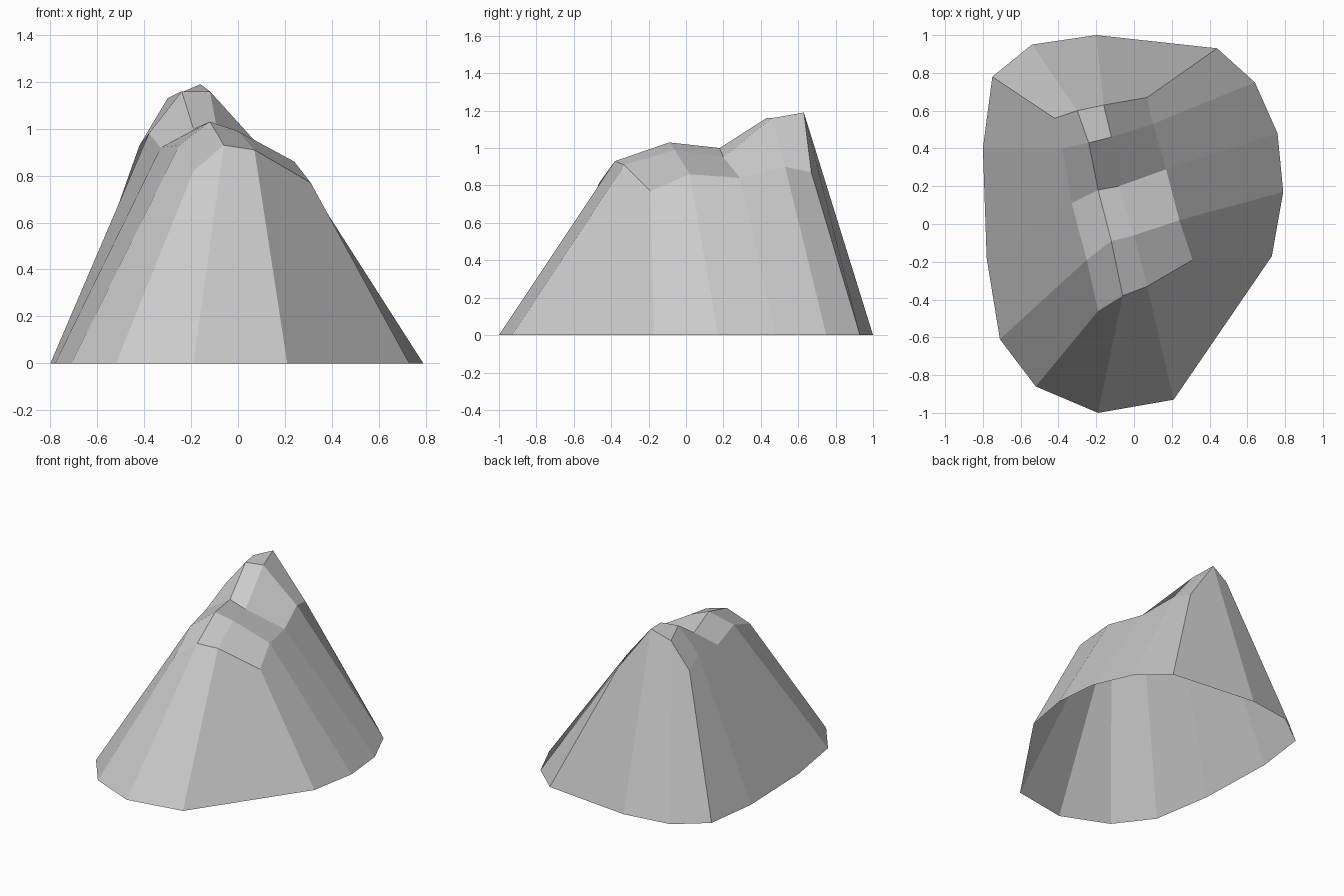
import bpy
import bmesh

# Remove the default cube only
default_cube = bpy.data.objects.get("Cube")
if default_cube:
    bpy.data.objects.remove(default_cube, do_unlink=True)


def make_material(name, colour):
    material = bpy.data.materials.new(name)
    material.use_nodes = True
    material.diffuse_color = colour
    shader = material.node_tree.nodes["Principled BSDF"]
    shader.inputs["Base Color"].default_value = colour
    return material


def perimeter(grid):
    """Walk the outer edge of a grid counter-clockwise, from the back left corner."""
    left_side = [row[0] for row in grid]
    front_side = grid[-1][1:]
    right_side = [row[-1] for row in reversed(grid[:-1])]
    back_side = grid[0][-2:0:-1]
    return left_side + front_side + right_side + back_side


# Crest: cross-sections from the back peak to the front shoulder
crest_sections = [
    [(-.42, .56, .93), (-.30, .60, 1.13), (-.16, .63, 1.19), (.07, .67, .87)],
    [(-.38, .40, .98), (-.24, .43, 1.16), (-.12, .46, 1.16), (.10, .53, .90)],
    [(-.33, .11, .92), (-.19, .18, 1.0), (-.08, .20, .95), (.17, .29, .84)],
    [(-.25, -.19, .93), (-.12, -.09, 1.03), (0, -.06, .99), (.24, .02, .86)],
    [(-.19, -.46, .82), (-.06, -.38, .93), (.07, -.33, .91), (.31, -.19, .77)],
]

# Foot: outline on the ground, one point below each point of the crest's edge
foot_outline = [
    (-.75, .78), (-.80, .40), (-.78, -.18), (-.71, -.61), (-.52, -.86),
    (-.19, -1), (.21, -.93), (.73, -.17), (.79, .17), (.76, .48),
    (.64, .75), (.44, .93), (-.20, 1), (-.54, .95),
]

bm = bmesh.new()
crest = [[bm.verts.new(point) for point in section] for section in crest_sections]
foot = [bm.verts.new((x, y, 0)) for x, y in foot_outline]

# Crest facets between neighbouring sections
for back, front in zip(crest, crest[1:]):
    for i in range(len(back) - 1):
        bm.faces.new((back[i], front[i], front[i + 1], back[i + 1]))

# Slopes from the foot up to the edge of the crest, open underneath
rim = perimeter(crest)
for i in range(len(foot)):
    following = (i + 1) % len(foot)
    bm.faces.new((foot[i], foot[following], rim[following], rim[i]))

mesh = bpy.data.meshes.new("mountain")
bm.to_mesh(mesh)
bm.free()
mesh.shade_flat()
mesh.materials.append(make_material("stone grey", (.6, .6, .6, 1)))

mountain = bpy.data.objects.new("mountain", mesh)
bpy.context.collection.objects.link(mountain)
